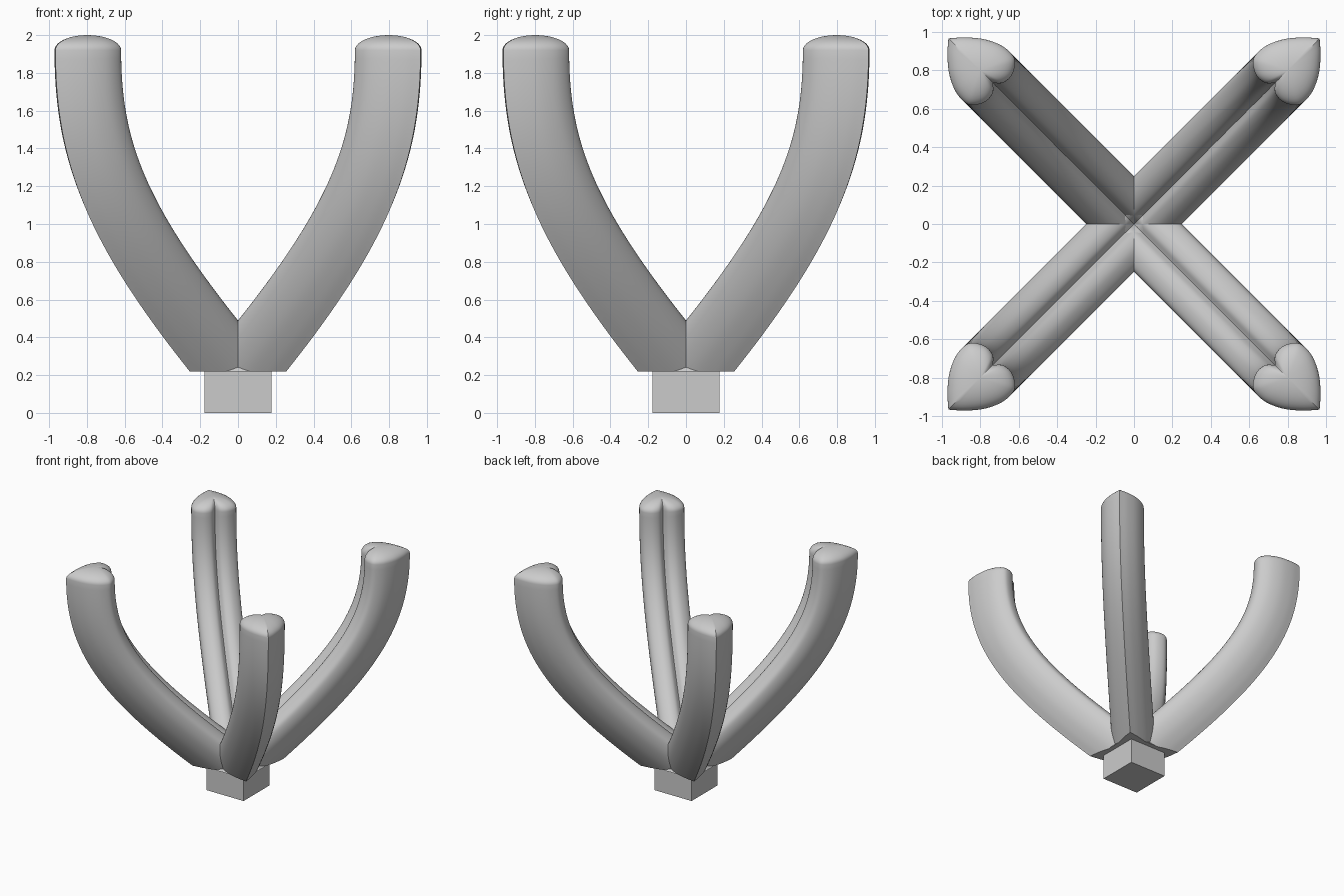
import bpy, bmesh, math
from mathutils import Vector

if "Cube" in bpy.data.objects:
    bpy.data.objects.remove(bpy.data.objects["Cube"])

BASE_TOP = 0.22   # height where the arms are cut flat
CAP_Z = 1.92      # height where the rounded tips begin


def heart_profile(steps=5):
    """Closed heart outline (u = outwards towards the point, w = sideways)."""
    half = [(.237, 0), (.178, .066), (.10, .13), (.012, .170), (-.065, .174),
            (-.105, .149), (-.133, .092), (-.127, .037), (-.092, 0)]
    p = [Vector(q) for q in half]
    ext = [2 * p[0] - p[1]] + p + [2 * p[-1] - p[-2]]
    side = []
    for i in range(1, len(ext) - 2):
        a, b, c, d = ext[i - 1:i + 3]
        for k in range(steps):
            t = k / steps
            side.append(0.5 * (2 * b + (c - a) * t + (2 * a - 5 * b + 4 * c - d) * t**2
                               + (3 * b - a - 3 * c + d) * t**3))
    side.append(p[-1])
    return side + [Vector((q.x, -q.y)) for q in reversed(side[1:-1])]


def arm_path(n=36):
    """Points and tangents (r, z) of the bending arm."""
    a, b, c, d = (Vector(q) for q in ((0, .22), (.92, 1.0), (1.13, 1.38), (1.13, CAP_Z)))
    out = []
    for i in range(n + 1):
        t = i / n
        s = 1 - t
        pos = a * s**3 + b * 3 * s * s * t + c * 3 * s * t * t + d * t**3
        tan = ((b - a) * s * s + (c - b) * 2 * s * t + (d - c) * t * t).normalized()
        out.append((pos, tan, 1.0))
    # straight run-in below the cut
    out.insert(0, (a - out[0][1] * 0.45, out[0][1], 1.0))
    # pillow-shaped tip
    for i in range(1, 10):
        ang = math.radians(90 * i / 10)
        out.append((d + Vector((0, .08 * math.sin(ang))), Vector((0, 1)), math.cos(ang)))
    return out


def arm_mesh():
    bm = bmesh.new()
    prof, rings = heart_profile(), []
    for pos, tan, s in arm_path():
        rings.append([bm.verts.new((pos.x + q.x * s * tan.y, q.y * s, pos.y - q.x * s * tan.x))
                      for q in prof])
    n = len(prof)
    for lo, hi in zip(rings, rings[1:]):
        for i in range(n):
            bm.faces.new((lo[i], lo[(i + 1) % n], hi[(i + 1) % n], hi[i]))
    top = bm.verts.new((1.13, 0, 2.0))
    for i in range(n):
        bm.faces.new((rings[-1][i], rings[-1][(i + 1) % n], top))
    # flat foot
    bmesh.ops.bisect_plane(bm, geom=bm.verts[:] + bm.edges[:] + bm.faces[:],
                           plane_co=(0, 0, BASE_TOP), plane_no=(0, 0, 1), clear_inner=True)
    bmesh.ops.holes_fill(bm, edges=[e for e in bm.edges if e.is_boundary], sides=0)
    bmesh.ops.recalc_face_normals(bm, faces=bm.faces[:])
    me = bpy.data.meshes.new("arm")
    bm.to_mesh(me)
    bm.free()
    return me


# four heart-section arms on the diagonals
mesh = arm_mesh()
for k, name in enumerate(("back_right", "back_left", "front_left", "front_right")):
    arm = bpy.data.objects.new(name + "_arm", mesh.copy())
    bpy.context.collection.objects.link(arm)
    arm.rotation_euler.z = math.radians(45 + 90 * k)
    bpy.ops.object.select_all(action='DESELECT')
    arm.select_set(True)
    bpy.context.view_layer.objects.active = arm
    bpy.ops.object.shade_smooth_by_angle(angle=math.radians(35))

# square base block
bpy.ops.mesh.primitive_cube_add(size=1, location=(0, 0, 0.12))
base = bpy.context.object
base.name = "base_block"
base.scale = (0.355, 0.355, 0.24)
